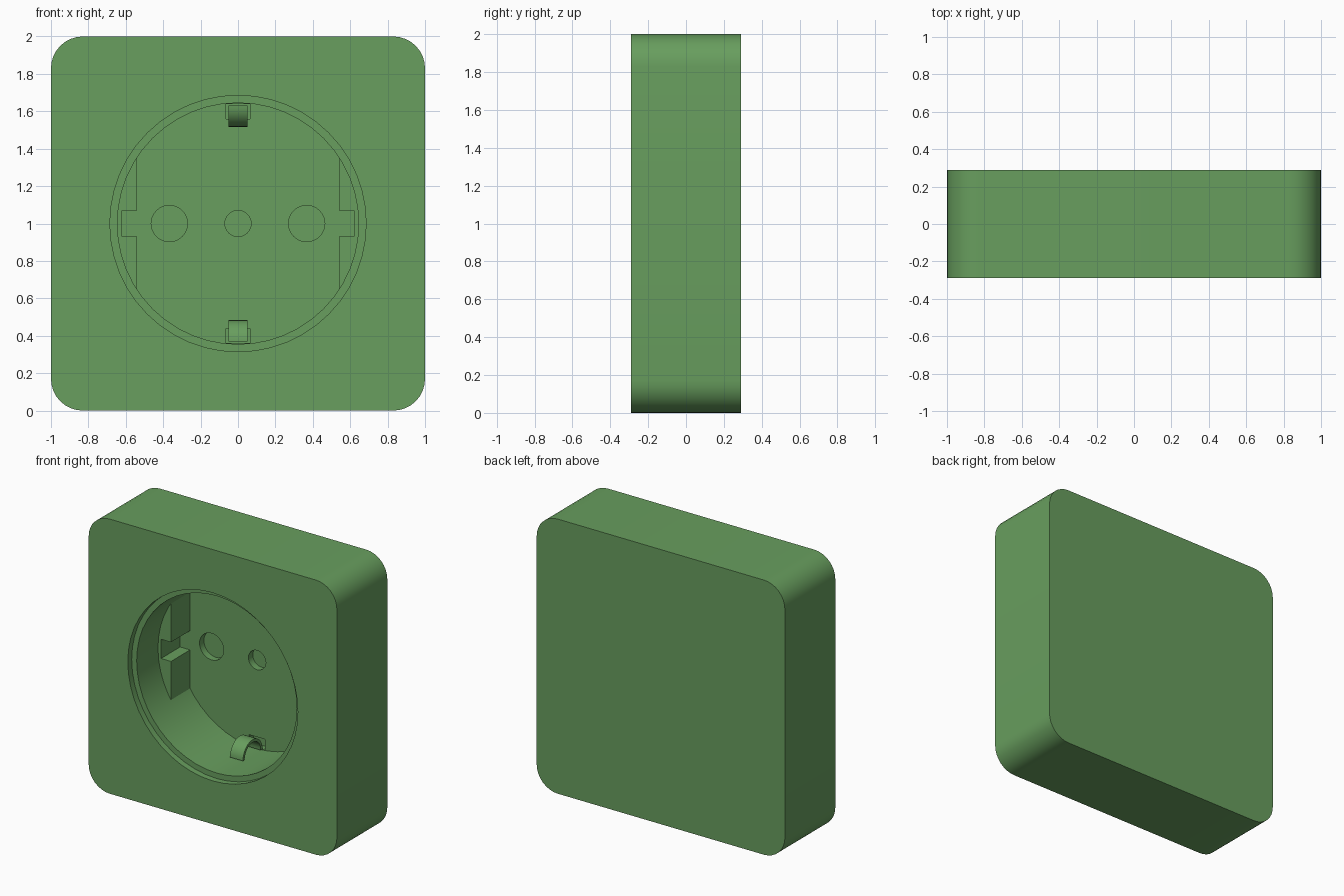
import bpy
import bmesh
from math import acos, cos, sin, pi

cube = bpy.data.objects.get("Cube")
if cube:
    bpy.data.objects.remove(cube, do_unlink=True)

GREEN = (0.138, 0.342, 0.112, 1.0)
FRONT, BACK = -0.29, 0.29
FLOOR = 0.22          # bottom of the round well
BLOCK_FRONT = 0.0     # front of the side guide blocks
MID = 1.0             # height of the socket centre

green = bpy.data.materials.new("green_plastic")
green.use_nodes = True
green.diffuse_color = GREEN
green.node_tree.nodes["Principled BSDF"].inputs["Base Color"].default_value = GREEN


def arc(cx, cz, r, start, end, steps):
    """Points on an arc, both ends included."""
    return [(cx + r * cos(start + (end - start) * i / steps),
             cz + r * sin(start + (end - start) * i / steps)) for i in range(steps + 1)]


def circle(cx, cz, r, sides):
    return arc(cx, cz, r, 0, 2 * pi, sides)[:-1]


def box_outline(x0, x1, z0, z1):
    return [(x0, z0), (x1, z0), (x1, z1), (x0, z1)]


def prism(name, outline, start, end, along_x=False):
    """Extrude an outline along y (x, z outline) or along x (y, z outline)."""
    bm = bmesh.new()
    place = (lambda a, b, d: (d, a, b)) if along_x else (lambda a, b, d: (a, d, b))
    face = bm.faces.new([bm.verts.new(place(a, b, start)) for a, b in outline])
    out = bmesh.ops.extrude_face_region(bm, geom=[face])
    move = place(0, 0, end - start)
    bmesh.ops.translate(bm, vec=move, verts=[g for g in out["geom"] if isinstance(g, bmesh.types.BMVert)])
    bmesh.ops.recalc_face_normals(bm, faces=bm.faces)
    mesh = bpy.data.meshes.new(name)
    bm.to_mesh(mesh)
    bm.free()
    mesh.materials.append(green)
    obj = bpy.data.objects.new(name, mesh)
    bpy.context.collection.objects.link(obj)
    return obj


def activate(obj):
    bpy.ops.object.select_all(action="DESELECT")
    obj.select_set(True)
    bpy.context.view_layer.objects.active = obj


def smooth(obj):
    activate(obj)
    bpy.ops.object.shade_smooth_by_angle(angle=pi / 6)


def cut(target, outline, start, end):
    cutter = prism("cutter", outline, start, end)
    cutter.hide_render = True
    mod = target.modifiers.new("cut", "BOOLEAN")
    mod.operation, mod.solver, mod.object = "DIFFERENCE", "EXACT", cutter
    activate(target)
    bpy.ops.object.modifier_apply(modifier=mod.name)
    bpy.data.objects.remove(cutter, do_unlink=True)


# Housing with rounded corners
radius = 0.17
corners = [(1, 1), (-1, 1), (-1, -1), (1, -1)]
outline = []
for i, (sx, sz) in enumerate(corners):
    outline += arc(sx * (1 - radius), MID + sz * (1 - radius), radius,
                   i * pi / 2, (i + 1) * pi / 2, 8)
housing = prism("housing", outline, FRONT, BACK)

# Shallow rim step and deep round well
cut(housing, circle(0, MID, 0.685, 48), FRONT - 0.1, FRONT + 0.045)
cut(housing, circle(0, MID, 0.645, 48), FRONT - 0.1, FLOOR)

# Pin holes, centre screw hole and slots behind the clips
for x, r in ((-0.367, 0.097), (0.367, 0.097), (0, 0.07)):
    cut(housing, circle(x, MID, r, 32), FLOOR - 0.05, FLOOR + 0.05)
for side in (-1, 1):
    z0, z1 = sorted((MID + side * 0.56, MID + side * 0.638))
    cut(housing, box_outline(-0.065, 0.065, z0, z1), FLOOR - 0.05, FLOOR + 0.05)
smooth(housing)

# Guide blocks on both sides, each with a square notch
for side, label in ((1, "left"), (-1, "right")):
    reach = acos(0.54 / 0.66)
    shape = arc(0, 0, 0.66, -reach, reach, 12)
    shape += [(0.54, 0.07), (0.62, 0.07), (0.62, -0.07), (0.54, -0.07)]
    block = prism(label + "_guide_block", [(side * x, MID + z) for x, z in shape],
                  BLOCK_FRONT, FLOOR + 0.01)
    smooth(block)

# Arched earth clips at the top and bottom of the well
for side, label in ((1, "upper"), (-1, "lower")):
    arch = [(-0.015, -0.02)] and arc(0.095, 0.63, 0.113, 0, pi, 20)
    arch += [(0.095 - 0.113, 0.65), (0.095 - 0.093, 0.65)]
    arch = [(0.095 + 0.113 * cos(a), 0.63 - 0.113 * sin(a)) for a in
            [pi * i / 20 for i in range(21)]]
    arch += [(0.095 + 0.093 * cos(a), 0.63 - 0.093 * sin(a)) for a in
             [pi * (20 - i) / 20 for i in range(21)]]
    clip = prism(label + "_earth_clip", [(y, MID + side * z) for y, z in arch],
                 -0.052, 0.052, along_x=True)
    smooth(clip)
